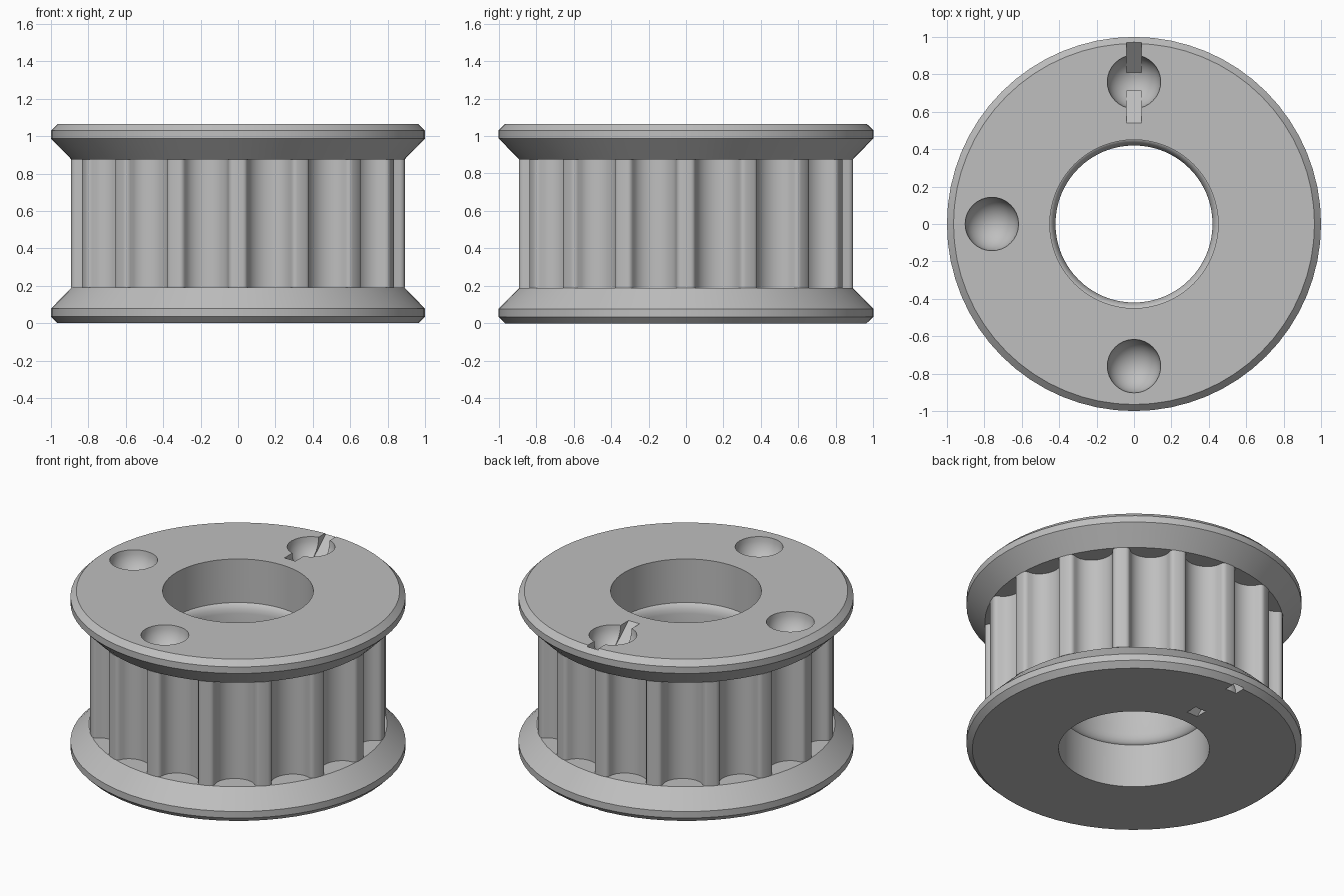
import bpy, bmesh, math
from mathutils import Matrix, Vector

HEIGHT = 1.065
FLANGE = 0.19
BORE = 0.45
TEETH = 16
SEGMENTS = 64

old = bpy.data.objects.get("Cube")
if old:
    bpy.data.objects.remove(old, do_unlink=True)

metal = bpy.data.materials.new("light grey metal")
metal.use_nodes = True
metal.diffuse_color = (0.52, 0.52, 0.52, 1)
metal.node_tree.nodes["Principled BSDF"].inputs["Base Color"].default_value = metal.diffuse_color


def make_object(name, bm):
    bmesh.ops.recalc_face_normals(bm, faces=bm.faces)
    mesh = bpy.data.meshes.new(name)
    bm.to_mesh(mesh)
    bm.free()
    obj = bpy.data.objects.new(name, mesh)
    bpy.context.collection.objects.link(obj)
    mesh.materials.append(metal)
    return obj


def select_only(obj):
    bpy.ops.object.select_all(action="DESELECT")
    obj.select_set(True)
    bpy.context.view_layer.objects.active = obj


def lathe(name, profile_at, angles):
    """Closed (radius, z) profile swept round the z axis."""
    bm = bmesh.new()
    rings = [[bm.verts.new((r * math.cos(a), r * math.sin(a), z))
              for r, z in profile_at(a)] for a in angles]
    for i, ring in enumerate(rings):
        prev = rings[i - 1]
        for j in range(len(ring)):
            bm.faces.new((prev[j - 1], ring[j - 1], ring[j], prev[j]))
    return make_object(name, bm)


def wedge(bm, side):
    """Thin slot that slopes down from the face into the bowl."""
    outline = [(0.22, 0.0), (0.22, 0.05), (0.05, 0.05), (0.05, -0.145)]
    ends = [[bm.verts.new((x, 0.76 + side * y, z)) for y, z in outline]
            for x in (-0.04, 0.04)]
    bm.faces.new(ends[0])
    bm.faces.new(ends[1])
    for j in range(len(outline)):
        bm.faces.new((ends[0][j - 1], ends[1][j - 1], ends[1][j], ends[0][j]))


def cut_marks(obj, upper):
    """Three round bowls, the rear one with a sloped slot through it."""
    bm = bmesh.new()
    for x, y in ((0, 0.76), (-0.76, 0), (0, -0.76)):
        bmesh.ops.create_uvsphere(bm, u_segments=32, v_segments=16, radius=0.143,
                                  matrix=Matrix.Translation((x, y, 0)))
    wedge(bm, 1)
    wedge(bm, -1)
    for v in bm.verts:
        v.co.z = HEIGHT + v.co.z if upper else -v.co.z
    cutter = make_object("bowl_cutter", bm)
    cutter.hide_render = True
    mod = obj.modifiers.new("bowls", "BOOLEAN")
    mod.operation = "DIFFERENCE"
    mod.solver = "EXACT"
    mod.use_self = True
    mod.object = cutter
    select_only(obj)
    bpy.ops.object.modifier_apply(modifier=mod.name)
    bpy.data.objects.remove(cutter, do_unlink=True)


circle = [math.tau * i / SEGMENTS for i in range(SEGMENTS)]
parts = []

# Flanges: chamfered rim and a sloped inner side
flange = [(BORE, 0), (0.965, 0), (1.0, 0.035), (1.0, 0.078), (0.89, FLANGE), (BORE, FLANGE)]
for name, upper in (("lower_flange", False), ("upper_flange", True)):
    profile = [(r, HEIGHT - z if upper else z) for r, z in flange]
    obj = lathe(name, lambda a: profile, circle)
    cut_marks(obj, upper)
    parts.append(obj)

# Toothed core: narrow rounded teeth with scooped grooves between
pitch = 360 / TEETH
tooth = [(-3.4, 0.868), (-3.0, 0.882), (-2.4, 0.889), (-1.6, 0.892), (0, 0.892),
         (1.6, 0.892), (2.4, 0.889), (3.0, 0.882), (3.4, 0.868)]
half = pitch / 2 - 3.4
for k in range(1, 12):
    t = -math.cos(math.pi * k / 12)
    tooth.append((pitch / 2 + half * t, 0.868 - 0.095 * math.sqrt(1 - t * t)))
radius = {math.radians(n * pitch + a): r for n in range(TEETH) for a, r in tooth}


def core_profile(a):
    top = HEIGHT - FLANGE
    return [(BORE, FLANGE), (radius[a], FLANGE), (radius[a], top), (BORE, top)]


parts.append(lathe("toothed_core", core_profile, list(radius)))

# Bore lip: slightly narrower middle of the hole with rounded shoulders
shoulder = [(0.46, 0.285), (0.45, 0.287), (0.437, 0.298), (0.426, 0.318), (0.42, 0.345)]
lip = shoulder + [(r, HEIGHT - z) for r, z in reversed(shoulder)]
parts.append(lathe("bore_lip", lambda a: lip, circle))

for obj in parts:
    select_only(obj)
    bpy.ops.object.shade_smooth_by_angle(angle=math.radians(32))
